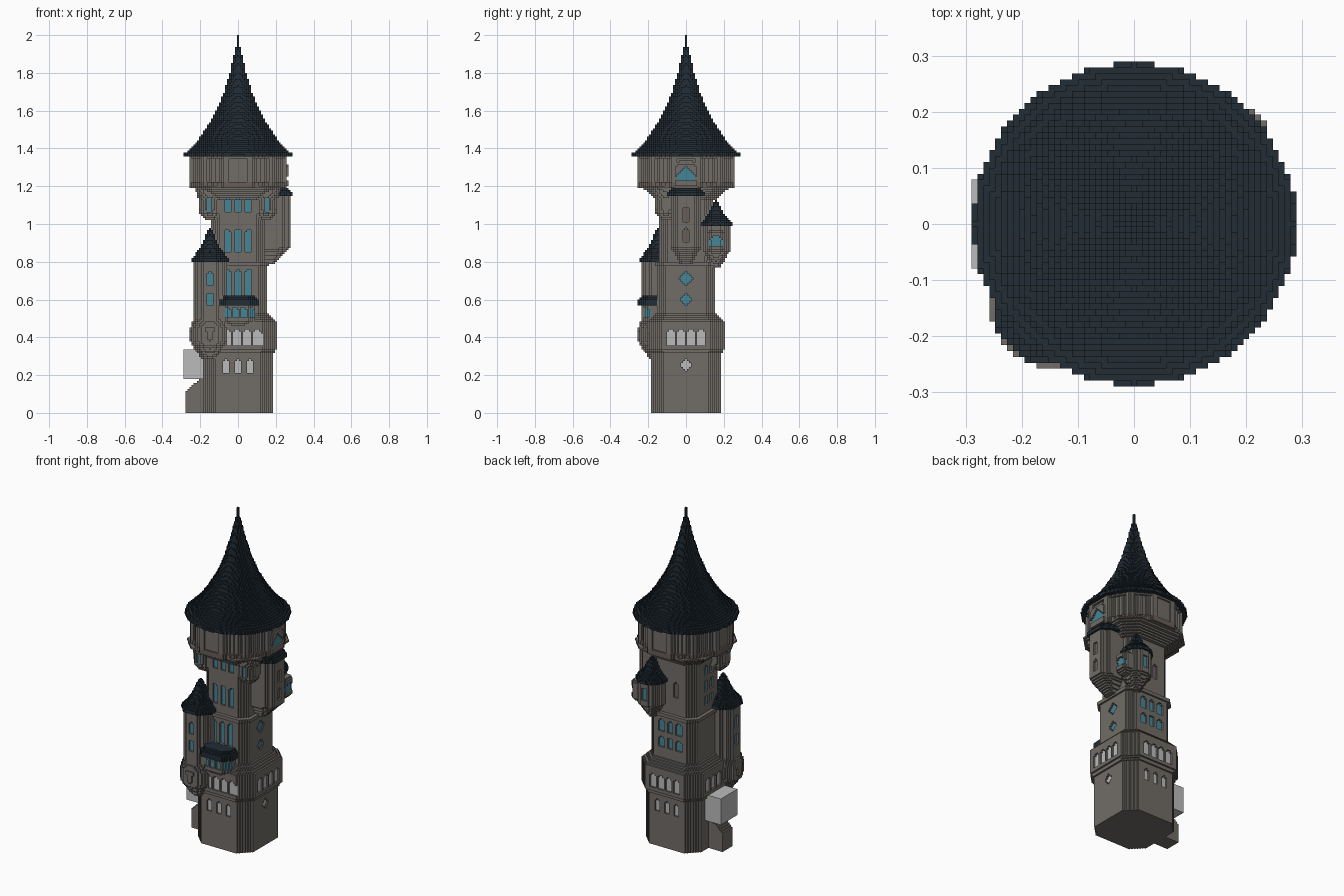
import bpy, bmesh, math

V = 2 / 190          # block size: the whole tower is stacked from small cubes
PALETTE = {
    "stone": (0.165, 0.152, 0.137),
    "slate_roof": (0.016, 0.026, 0.036),
    "teal_glass": (0.058, 0.235, 0.31),
    "pale_glass": (0.50, 0.50, 0.50),
    "brown_trim": (0.14, 0.112, 0.097),
}
DIRS = [(1, 0, 0), (-1, 0, 0), (0, 1, 0), (0, -1, 0), (0, 0, 1), (0, 0, -1)]

if "Cube" in bpy.data.objects:
    bpy.data.objects.remove(bpy.data.objects["Cube"])


def make_material(name):
    mat = bpy.data.materials.new(name)
    mat.use_nodes = True
    colour = (*PALETTE[name], 1)
    mat.diffuse_color = colour
    bsdf = mat.node_tree.nodes["Principled BSDF"]
    bsdf.inputs["Base Color"].default_value = colour
    bsdf.inputs["Roughness"].default_value = 0.9
    return mat


MATS = {name: make_material(name) for name in PALETTE}


# Plan shapes: each gives a size for a point, compared with the profile
def circle(x, y):
    return math.hypot(x, y)


def chamfered(x, y):
    return max(abs(x), abs(y), 0.61 * (abs(x) + abs(y)))


def dodecagon(x, y):
    return max(abs(x * math.cos(a) + y * math.sin(a))
               for a in (math.pi / 6 * n for n in range(6)))


def box(hx, hy):
    return lambda x, y: max(abs(x) / hx, abs(y) / hy)


def bay(hx, hy):
    return lambda x, y: max(abs(x) / hx, abs(y) / hy, 0.62 * (abs(x) / hx + abs(y) / hy))


def size_at(profile, z):
    for (z0, r0), (z1, r1) in zip(profile, profile[1:]):
        if z0 <= z < z1:
            return r0 + (r1 - r0) * (z - z0) / (z1 - z0)
    return None


def stack(shape, profile, centre=(0, 0), mat="stone"):
    """Fill a plan shape, scaled by a height profile, with blocks."""
    cx, cy = (round(c / V) for c in centre)
    cells = {}
    for k in range(190):
        r = size_at(profile, (k + 0.5) * V)
        if r is None:
            continue
        for i in range(-28, 29):
            for j in range(-28, 29):
                if (i, j) == (0, 0) or shape(i * V, j * V) <= r:
                    cells[i + cx, j + cy, k] = mat
    return cells


def window(cells, side, u, z, w, h, mat="teal_glass", style="pointed"):
    """Cut a one-block recess into a side and glaze it."""
    sign = 1 if side[0] == "+" else -1
    for a in range(-30, 31):
        for k in range(190):
            du, dz = abs(a * V - u), (k + 0.5) * V - z
            if style == "diamond":
                inside = du + abs(dz) <= w / 2
            else:
                inside = abs(dz) <= h / 2 and du <= min(w / 2, h / 2 - dz + V / 2)
            if not inside:
                continue
            for d in range(30, -1, -1):
                key = (d * sign, a, k) if side[1] == "x" else (a, d * sign, k)
                if key in cells:
                    del cells[key]
                    inner = (key[0] - sign, a, k) if side[1] == "x" else (a, key[1] - sign, k)
                    if inner in cells:
                        cells[inner] = mat
                    break


def build(name, cells):
    """Skin the blocks and merge flat areas."""
    names = sorted(set(cells.values()))
    bm = bmesh.new()
    verts = {}
    for cell, mat in cells.items():
        for d in DIRS:
            if tuple(c + e for c, e in zip(cell, d)) in cells:
                continue
            ax = next(n for n in range(3) if d[n])
            b, c = (ax + 1) % 3, (ax + 2) % 3
            corners = []
            for s, t in ((0, 0), (1, 0), (1, 1), (0, 1))[::d[ax]]:
                p = list(cell)
                p[ax] += d[ax] > 0
                p[b] += s
                p[c] += t
                p = tuple(p)
                if p not in verts:
                    verts[p] = bm.verts.new(((p[0] - 0.5) * V, (p[1] - 0.5) * V, p[2] * V))
                corners.append(verts[p])
            bm.faces.new(corners).material_index = names.index(mat)
    bmesh.ops.dissolve_limit(bm, angle_limit=0.01, verts=bm.verts[:], edges=bm.edges[:],
                             delimit={'MATERIAL'})
    mesh = bpy.data.meshes.new(name)
    bm.to_mesh(mesh)
    bm.free()
    for n in names:
        mesh.materials.append(MATS[n])
    bpy.context.collection.objects.link(bpy.data.objects.new(name, mesh))


# Main tower shaft
shaft = stack(chamfered, [(0, .18), (.3, .18), (.34, .203), (.48, .203), (.53, .157), (.78, .157),
                          (.781, .168), (.8, .168), (.801, .146), (1.12, .146), (1.2, .24)])
for side in ("+x", "-x", "+y", "-y"):
    for n in range(4):
        window(shaft, side, (n - 1.5) * .053 + (.025 if side == "-y" else 0), .4, .044, .085, "pale_glass")
for u in (-.063, 0, .063):
    window(shaft, "-y", u, .245, .03, .07, "pale_glass")
    window(shaft, "+y", u, .245, .03, .07, "pale_glass")
    window(shaft, "+y", u * .9, .62, .035, .07)
    window(shaft, "+y", u * .9, .72, .035, .07)
    window(shaft, "-y", u * .9, .69, .03, .13)
    window(shaft, "-y", u * .9, .91, .03, .12)
    window(shaft, "-y", u * .9, 1.1, .03, .065)
for z in (.6, .71):
    window(shaft, "+x", 0, z, .065, 0, style="diamond")
window(shaft, "+x", 0, .25, .065, 0, "pale_glass", "diamond")
for z in (.87, .96, 1.05):
    for u in (.01, -.045):
        window(shaft, "-x", u, z, .03, .06)
window(shaft, "+y", -.03, .95, .03, .09, "brown_trim")
build("tower_shaft", shaft)

# Glazed top storey
storey = stack(dodecagon, [(1.19, .256), (1.37, .256)])
for i, j, k in list(storey):
    turn = math.degrees(math.atan2(j, i)) % 30
    z = (k + .5) * V
    if 1.22 < z < 1.35:
        if min(turn, 30 - turn) < 11 and dodecagon(i * V, j * V) > .243:
            del storey[i, j, k]
    elif z < 1.22:
        storey[i, j, k] = "brown_trim"
build("top_storey", storey)
build("top_storey_glass", stack(dodecagon, [(1.22, .243), (1.35, .243)], mat="teal_glass"))

# Tall flared main roof
build("main_roof", stack(circle, [(1.355, .288), (1.375, .284), (1.4, .252), (1.45, .207), (1.5, .172),
                                  (1.6, .113), (1.7, .073), (1.8, .043), (1.9, .019), (1.95, .008),
                                  (2.01, .004)], mat="slate_roof"))

# Front corner turret
corner = (-.147, -.147)
turret = stack(circle, [(.28, .04), (.37, .105), (.45, .108), (.5, .09), (.81, .09)], corner)
for z in (.6, .71):
    window(turret, "-y", corner[0], z, .032, .07)
    window(turret, "-x", corner[1], z, .032, .07)
build("corner_turret", turret)
build("corner_turret_roof", stack(circle, [(.8, .105), (.82, .1), (.86, .062), (.91, .036), (.98, .004)],
                                  corner, "slate_roof"))

# Rear turret with its small oriel
rear = (.115, .16)
turret = stack(circle, [(.77, .02), (.86, .078), (1.0, .078)], rear)
window(turret, "+y", rear[0], .92, .035, .08)
build("rear_turret", turret)
build("rear_turret_roof", stack(circle, [(.99, .088), (1.01, .084), (1.05, .045), (1.13, .004)],
                                rear, "slate_roof"))
oriel = stack(bay(.045, .045), [(.84, .5), (.87, 1), (.95, 1), (.97, .6)], (.19, .16))
window(oriel, "+x", .158, .91, .065, .06)
build("rear_turret_oriel", oriel)

# Tall side bay with a low roof
side_bay = stack(bay(.14, .08), [(.79, .4), (.88, 1), (1.16, 1)], (.14, 0))
for z in (.94, 1.05):
    window(side_bay, "+x", 0, z, .035, .07, "brown_trim")
build("side_bay", side_bay)
build("side_bay_roof", stack(bay(.148, .095), [(1.15, 1), (1.17, 1), (1.205, .7)], (.14, 0), "slate_roof"))

# Oriel on the top storey
oriel = stack(bay(.06, .08), [(1.2, 1), (1.3, 1), (1.335, .7)], (.215, 0))
window(oriel, "+x", 0, 1.265, .11, .075)
build("top_storey_oriel", oriel)

# Small corbelled corner turrets under the top storey
for name, sx in (("left", 1), ("right", -1)):
    x = sx * .15
    small = stack(circle, [(1.02, .025), (1.06, .056), (1.13, .06), (1.2, .085)], (x, -.11))
    window(small, "-y", x, 1.1, .025, .07)
    build(name + "_corbel_turret", small)

# Front bay with a hipped roof
front_bay = stack(bay(.09, .09), [(.46, .6), (.49, 1), (.58, 1)], (.005, -.15))
for u in (-.056, -.014, .028, .07):
    window(front_bay, "-y", u, .53, .032, .06)
build("front_bay", front_bay)
build("front_bay_roof", stack(bay(.106, .106), [(.57, 1), (.595, 1), (.625, .75)], (.005, -.15), "slate_roof"))

# Side porch and its sloping buttress
build("porch_box", stack(box(.06, .074), [(.18, 1), (.335, 1)], (-.23, 0), "pale_glass"))
build("porch_buttress", stack(lambda x, y: abs(x) / .112 if abs(y) < .048 else 9,
                              [(0, 1), (.11, 1), (.2, .1)], (-.17, 0)))
